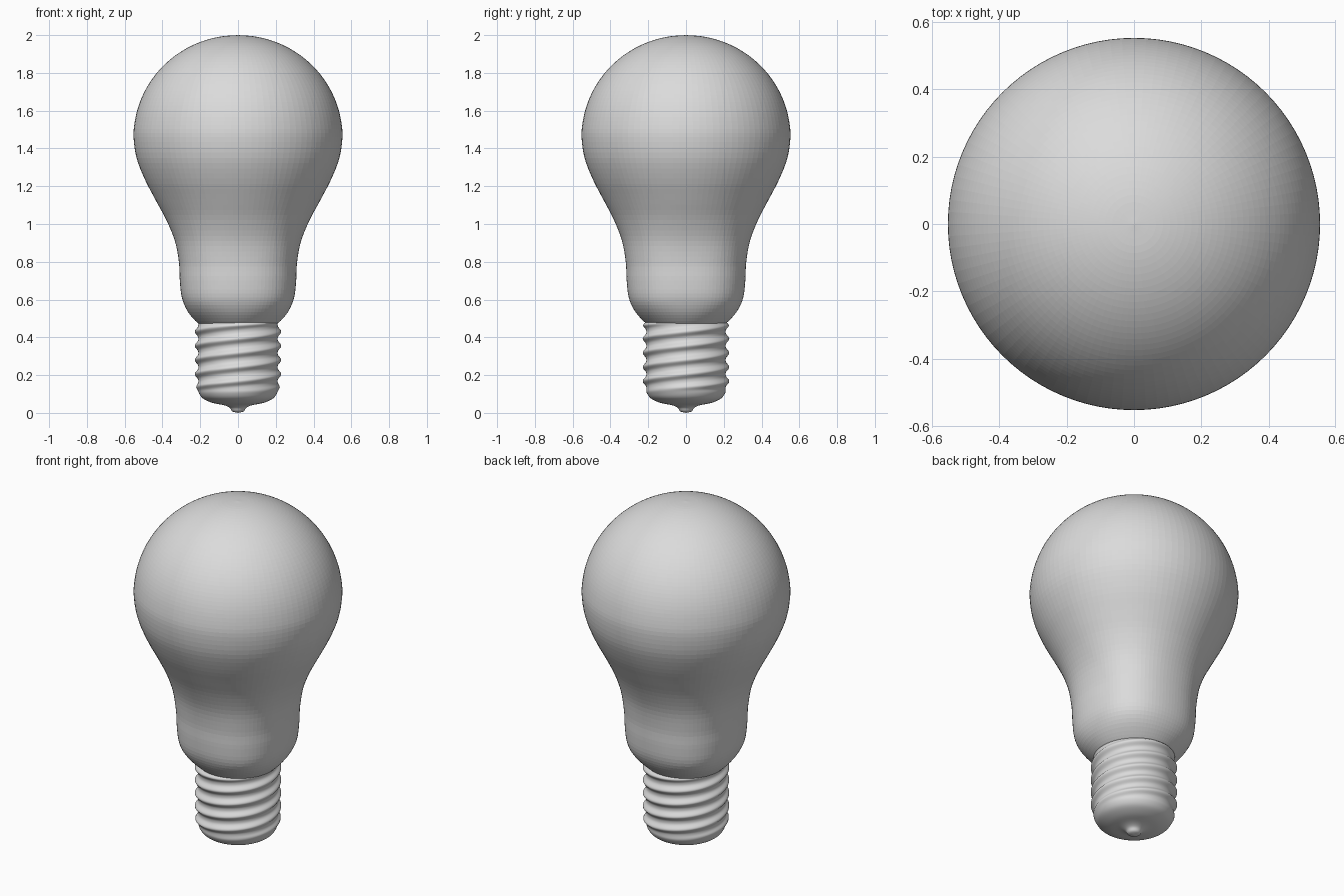
import bpy
import bmesh
from math import sin, cos, pi
from mathutils import Vector

cube = bpy.data.objects.get("Cube")
if cube:
    bpy.data.objects.remove(cube, do_unlink=True)

SHADE = (0.71, 0.71, 0.71, 1)
grey = bpy.data.materials.new("light grey")
grey.use_nodes = True
grey.diffuse_color = SHADE
grey.node_tree.nodes["Principled BSDF"].inputs["Base Color"].default_value = SHADE


def spline(points, steps):
    """Smooth curve through the (radius, height) points."""
    p = [Vector(q) for q in points]
    p = [2 * p[0] - p[1]] + p + [2 * p[-1] - p[-2]]
    out = []
    for a, b, c, d in zip(p, p[1:], p[2:], p[3:]):
        for i in range(steps):
            t = i / steps
            out.append(0.5 * (2 * b + (c - a) * t + (2 * a - 5 * b + 4 * c - d) * t ** 2
                              + (3 * b - a - 3 * c + d) * t ** 3))
    return out + [p[-2]]


def revolve(name, profile, segments, bump):
    """Spin a bottom-to-top profile; bump adds to the radius."""
    bm = bmesh.new()
    rings = []
    for r, z in profile:
        if r < 0.001:
            rings.append([bm.verts.new((0, 0, z))] * segments)
            continue
        ring = []
        for i in range(segments):
            a = 2 * pi * i / segments
            rad = r + bump(a, z)
            ring.append(bm.verts.new((rad * cos(a), rad * sin(a), z)))
        rings.append(ring)
    for low, high in zip(rings, rings[1:]):
        for i in range(segments):
            j = (i + 1) % segments
            corners = dict.fromkeys((low[i], low[j], high[j], high[i]))
            bm.faces.new(list(corners))
    mesh = bpy.data.meshes.new(name)
    bm.to_mesh(mesh)
    bm.free()
    mesh.materials.append(grey)
    obj = bpy.data.objects.new(name, mesh)
    bpy.context.collection.objects.link(obj)
    return obj


def ramp(x):
    """Smooth step from 0 to 1."""
    x = max(0, min(1, x))
    return x * x * (3 - 2 * x)


# Glass: slightly squarish neck flowing into a round dome
def squarish(angle, z):
    amount = ramp((z - 0.46) / 0.14) * ramp((1.15 - z) / 0.35)
    return amount * (0.008 * (1 - cos(4 * angle)) + 0.003 * (1 - cos(2 * angle)))


neck = [(0.19, 0.47), (0.215, 0.477), (0.265, 0.535), (0.297, 0.61), (0.308, 0.70),
        (0.313, 0.80), (0.334, 0.91), (0.379, 1.02), (0.438, 1.13), (0.495, 1.24),
        (0.537, 1.35)]
dome = [(0.553 * cos(a), 1.46 + 0.54 * sin(a))
        for a in (pi / 2 * i / 10 for i in range(11))]
revolve("glass_bulb", spline(neck + dome, 4), 96, squarish)

# Screw base: rounded cap with a contact tip, then a two-start right-handed thread
LEAD, STARTS = 0.15, 2


def thread(angle, z):
    fade = ramp((z - 0.10) / 0.06) * ramp((0.49 - z) / 0.03)
    wave = 0.5 + 0.5 * cos(STARTS * (2 * pi * (z - 0.205) / LEAD - angle))
    return 0.019 * fade * wave ** 1.5


cap = [(0.0, 0.0), (0.03, 0.008), (0.045, 0.028), (0.075, 0.041), (0.135, 0.053),
       (0.185, 0.076), (0.207, 0.105), (0.21, 0.13)]
sleeve = [(0.21, 0.13 + 0.35 * i / 60) for i in range(1, 61)]
screw = revolve("screw_base", spline(cap, 4) + sleeve + [(0.0, 0.481)], 96, thread)
screw.data.shade_smooth()
